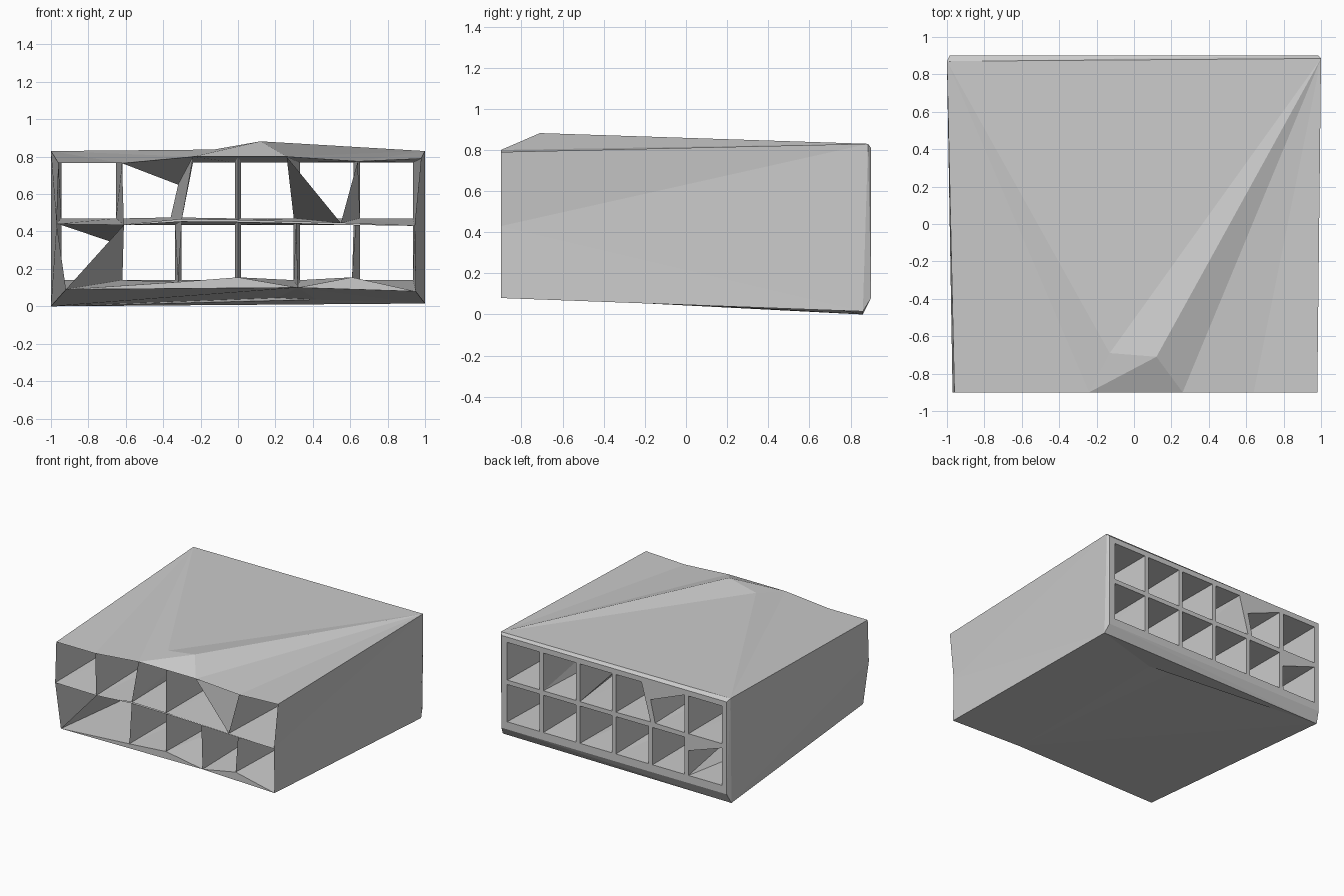
import bpy, bmesh
from mathutils import Vector

if "Cube" in bpy.data.objects:
    bpy.data.objects.remove(bpy.data.objects["Cube"])

bm = bmesh.new()


def face(*pts):
    """Polygon from points, dropping repeated corners."""
    uniq = []
    for p in pts:
        p = Vector(p)
        if all((p - q).length > 1e-4 for q in uniq):
            uniq.append(p)
    if len(uniq) > 2:
        bm.faces.new([bm.verts.new(p) for p in uniq])


def fan(apex, row):
    for a, b in zip(row, row[1:]):
        face(apex, a, b)


def row(y, xs, zs):
    return [(x, y, z) for x, z in zip(xs, zs)]


F, B = -0.9, 0.9

# front lattice: knife-edged compartment dividers
top = row(F, [-.96, -.62, -.24, 0, .26, .64, .98], [.765, .765, .80, .80, .80, .775, .79])
mid_up = row(F, [-.97, -.61, -.30, 0, .55, .55, .945], [.44, .435, .465, .46, .445, .445, .43])
mid_low = row(F, [-.97, -.61, -.30, 0, .31, .63, .945], [.44, .435, .455, .452, .445, .435, .43])
floor = row(F, [-.92, -.92, -.32, 0, .32, .61, .95], [.09, .09, .13, .155, .10, .155, .08])

# back lattice: thicker dividers with an outer rim
bx = [-.985, -.635, -.32, 0, .315, .635, .985]
b_top, b_mid, b_low = (row(B, bx, [z] * 7) for z in (.81, .45, .08))

# tunnels: each joins a front opening to a back opening, framed at the back
tweak = {(1, 1, 2): (-.32, .65), (1, 1, 1): (-.36, .475), (2, 1, 0): (-.32, .475),
         (2, 1, 3): (-.24, .77), (0, 0, 2): (-.65, .335)}
for i in range(6):
    for r, (lo, hi, z0, z1, bl, bh) in enumerate((
            (floor, mid_low, .14, .435, b_low, b_mid),
            (mid_up, top, .47, .768, b_mid, b_top))):
        x0 = -.945 if i == 0 else bx[i] + .017
        x1 = .935 if i == 5 else bx[i + 1] - .017
        hole = [(x0, z0), (x1, z0), (x1, z1), (x0, z1)]
        hole = [tweak.get((i, r, k), c) for k, c in enumerate(hole)]
        hole = [(x, B, z) for x, z in hole]
        front = [lo[i], lo[i + 1], hi[i + 1], hi[i]]
        rim = [bl[i], bl[i + 1], bh[i + 1], bh[i]]
        for k in range(4):
            n = (k + 1) % 4
            face(front[k], front[n], hole[n], hole[k])
            face(rim[k], rim[n], hole[n], hole[k])

# front sill strip under the lower openings
fl, fm, fr = floor[0], floor[4], floor[6]
face(fl, fm, floor[3], floor[2])
face(fm, fr, floor[5])

# outer corners near the back
TL, TR = (-1, .87, .83), (1, .885, .83)
BL, BR = (-1, .86, 0), (1, .86, .015)

# bevelled back edge
fan(TL, b_top)
face(TL, TR, b_top[6])
fan(BL, b_low)
face(BL, BR, b_low[6])
for T, L, i in ((TL, BL, 0), (TR, BR, 6)):
    fan(T, [b_top[i], b_mid[i], b_low[i]])
    face(T, b_low[i], L)

# side panels
for T, L, i in ((TL, BL, 0), (TR, BR, 6)):
    face(T, top[i], mid_low[i])
    face(T, mid_low[i], L)
    face(L, mid_low[i], floor[i])

# faceted top with a raised peak near the front
P, Q = (.12, -.71, .882), (-.13, -.69, .838)
fan(TL, top[:3])
face(TL, top[2], Q)
face(TL, Q, TR)
face(Q, P, TR)
face(top[2], P, Q)
fan(P, top[2:5])
face(P, top[4], TR)
fan(TR, top[4:])

# hollowed underside
A, C = (.21, .79, .045), (.42, .67, .036)
for tri in ((BL, A, fm), (BL, fm, fl), (A, C, fm), (C, BR, fm),
            (BR, fr, fm), (BL, BR, C), (BL, C, A)):
    face(*tri)

bmesh.ops.remove_doubles(bm, verts=bm.verts, dist=.0005)
bmesh.ops.triangulate(bm, faces=bm.faces)
bmesh.ops.recalc_face_normals(bm, faces=bm.faces)
mesh = bpy.data.meshes.new("compartment_block")
bm.to_mesh(mesh)
bm.free()
bpy.context.collection.objects.link(bpy.data.objects.new("compartment_block", mesh))
